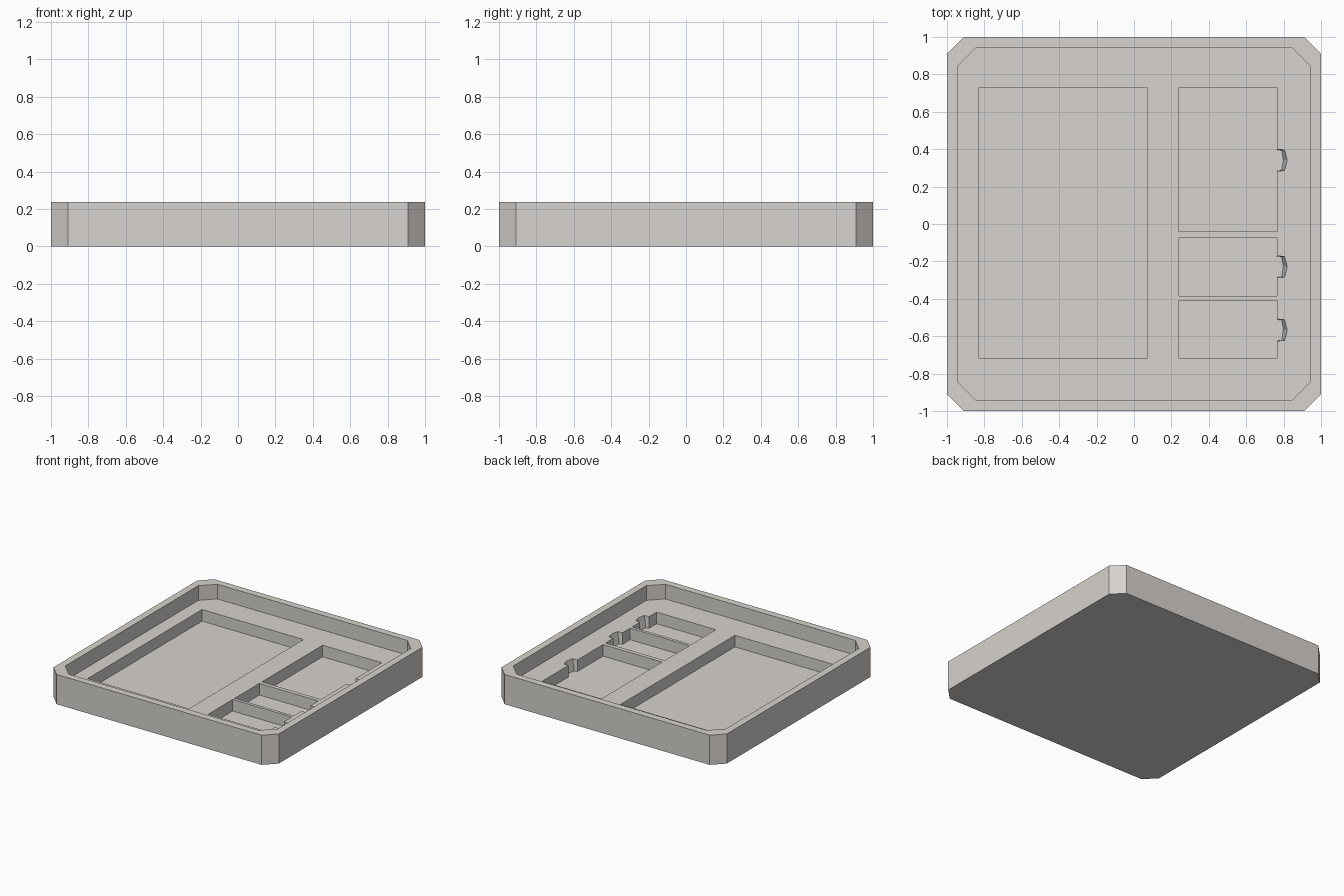
import bpy, bmesh

if "Cube" in bpy.data.objects:
    bpy.data.objects.remove(bpy.data.objects["Cube"])

mat = bpy.data.materials.new("warm light grey")
mat.diffuse_color = (0.68, 0.65, 0.62, 1)
mat.use_nodes = True
mat.node_tree.nodes["Principled BSDF"].inputs["Base Color"].default_value = mat.diffuse_color

TOP, LEDGE, FLOOR = 0.238, 0.12, 0.027


def prism(name, bottom, top, z0, z1):
    """Solid between two counter-clockwise outlines with equal point counts."""
    bm = bmesh.new()
    lo = [bm.verts.new((x, y, z0)) for x, y in bottom]
    hi = [bm.verts.new((x, y, z1)) for x, y in top]
    bm.faces.new(lo[::-1])
    bm.faces.new(hi)
    n = len(lo)
    for i in range(n):
        j = (i + 1) % n
        bm.faces.new((lo[i], lo[j], hi[j], hi[i]))
    bmesh.ops.recalc_face_normals(bm, faces=bm.faces)
    me = bpy.data.meshes.new(name)
    bm.to_mesh(me)
    bm.free()
    me.materials.append(mat)
    ob = bpy.data.objects.new(name, me)
    bpy.context.collection.objects.link(ob)
    return ob


def octagon(r, c):
    k = r - c
    return [(r, -k), (r, k), (k, r), (-k, r), (-r, k), (-r, -k), (-k, -r), (k, -r)]


def pocket(x0, x1, y0, y1, notch=None):
    """Pocket outline, optionally with a finger notch in its right wall."""
    pts = [(x0, y0), (x1, y0)]
    low = list(pts)
    if notch is not None:
        for dx, dy in ((0, -.06), (.042, -.056), (.056, 0), (.042, .054), (0, .058)):
            pts.append((x1 + dx, notch + dy))
            low.append((x1 + dx * 0.6, notch + dy * 0.95))
    end = [(x1, y1), (x0, y1)]
    return low + end, pts + end


# tray body with clipped corners
tray = prism("tray", octagon(1, .09), octagon(1, .09), 0, TOP)

# recess inside the rim, then the four pockets
cutters = [prism("rim_recess", octagon(.943, .1), octagon(.943, .1), LEDGE, TOP + .1)]
for i, p in enumerate((
        (-.83, .07, -.72, .73),
        (.24, .765, -.04, .73, .342),
        (.24, .765, -.385, -.073, -.228),
        (.24, .765, -.72, -.41, -.566))):
    low, high = pocket(*p)
    cutters.append(prism("pocket_%d" % i, low, high, FLOOR, LEDGE + .01))

bpy.context.view_layer.objects.active = tray
for c in cutters:
    m = tray.modifiers.new("cut", 'BOOLEAN')
    m.operation = 'DIFFERENCE'
    m.solver = 'EXACT'
    m.object = c
    bpy.ops.object.modifier_apply(modifier=m.name)
    bpy.data.objects.remove(c)
